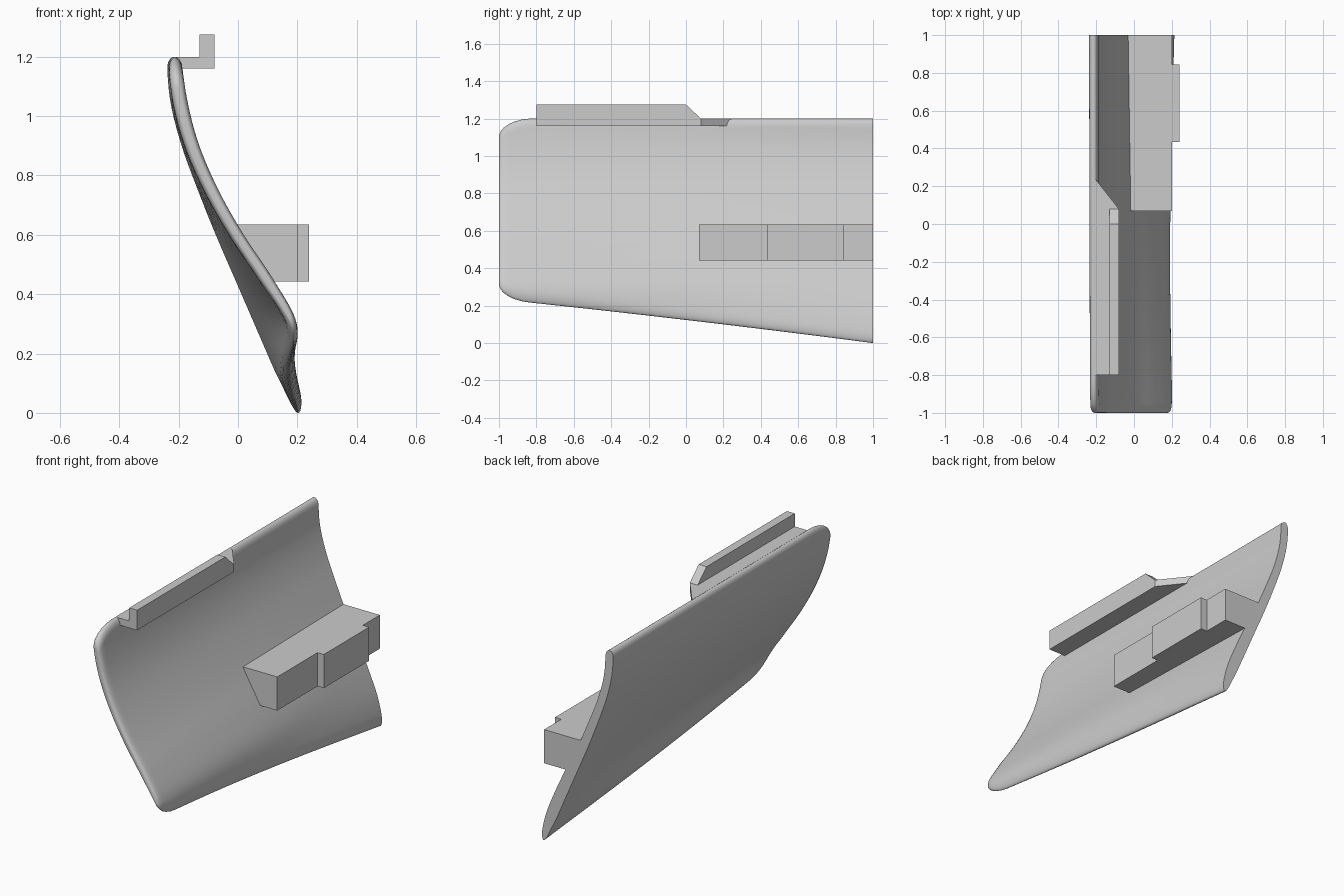
import bpy, bmesh, math
from mathutils import Vector

if "Cube" in bpy.data.objects:
    bpy.data.objects.remove(bpy.data.objects["Cube"], do_unlink=True)

grey = bpy.data.materials.new("light_grey")
grey.use_nodes = True
colour = (0.6, 0.6, 0.6, 1)
grey.diffuse_color = colour
grey.node_tree.nodes["Principled BSDF"].inputs["Base Color"].default_value = colour


def finish(bm, name):
    bmesh.ops.recalc_face_normals(bm, faces=bm.faces)
    mesh = bpy.data.meshes.new(name)
    bm.to_mesh(mesh)
    bm.free()
    mesh.materials.append(grey)
    obj = bpy.data.objects.new(name, mesh)
    bpy.context.collection.objects.link(obj)
    return obj


def prism(name, outline, offset):
    """Extrude a planar outline along an offset vector."""
    bm = bmesh.new()
    face = bm.faces.new([bm.verts.new(p) for p in outline])
    ext = bmesh.ops.extrude_face_region(bm, geom=[face], use_keep_orig=True)
    verts = [g for g in ext["geom"] if isinstance(g, bmesh.types.BMVert)]
    bmesh.ops.translate(bm, verts=verts, vec=Vector(offset))
    return finish(bm, name)


# Side curves of the panel: x at even height steps from z = 1.2 down to z = 0
FRONT_IN = [-.19, -.17, -.13, -.065, .02, .12, .2, .2, .2]
FRONT_OUT = [-.235, -.22, -.18, -.115, -.03, .07, .165, .18, .18]
BACK_IN = [-.19, -.18, -.14, -.08, -.015, .06, .13, .19, .22]
BACK_OUT = [-.24, -.228, -.19, -.135, -.075, -.01, .055, .12, .185]


def curve_x(knots, z):
    """Smooth interpolation through the knots."""
    s = (1.2 - z) / 0.15
    i = max(0, min(int(s), len(knots) - 2))
    t = s - i
    a, b, c, d = (knots[max(0, min(k, len(knots) - 1))] for k in range(i - 1, i + 3))
    return b + t / 2 * (c - a + t * (2*a - 5*b + 4*c - d + t * (3*(b - c) + d - a)))


def rounding(d, r):
    """Quarter-circle growth from 0 to 1 over the distance r."""
    k = 1 - min(d / r, 1)
    return math.sqrt(max(0, 1 - k * k))


def panel_section(y):
    back = (y + 1) / 2
    d = y + 1
    top = 1.2 - .1 * (1 - rounding(d, .18))
    bottom = .13 * (1 - y) - .0065 * (1 - y) ** 2 + .08 * (1 - rounding(d, .16))
    nose = .35 + .65 * rounding(d, .03)
    steps = 40
    inner, outer = [], []
    for i in range(steps + 1):
        u = (1 - math.cos(math.pi * i / steps)) / 2
        z = top + (bottom - top) * u
        xi = curve_x(FRONT_IN, z) * (1 - back) + curve_x(BACK_IN, z) * back
        xo = curve_x(FRONT_OUT, z) * (1 - back) + curve_x(BACK_OUT, z) * back
        mid, half = (xi + xo) / 2, (xi - xo) / 2
        half *= nose * min(rounding(top - z, .04), rounding(z - bottom, .06))
        inner.append((mid + half, y, z))
        outer.append((mid - half, y, z))
    return inner + outer[-2:0:-1]


# Curved panel lofted along y, with rounded front corners
stations = [-1, -.998, -.99, -.975, -.95, -.92, -.88, -.84, -.8]
stations += [-.8 + 1.8 * i / 12 for i in range(1, 13)]
bm = bmesh.new()
rings = [[bm.verts.new(p) for p in panel_section(y)] for y in stations]
for a, b in zip(rings, rings[1:]):
    for i in range(len(a)):
        j = (i + 1) % len(a)
        bm.faces.new((a[i], a[j], b[j], b[i]))
bm.faces.new(rings[0])
bm.faces.new(rings[-1])
panel = finish(bm, "curved_panel")
bpy.ops.object.select_all(action='DESELECT')
panel.select_set(True)
bpy.context.view_layer.objects.active = panel
bpy.ops.object.shade_smooth_by_angle(angle=math.radians(40))

# Upper rail: flat base with a slanted end, and a raised lip with a chamfered end
prism("rail_base", [(x, y, 1.16) for x, y in
                    ((-.21, -.8), (-.08, -.8), (-.08, .08), (-.21, .245))], (0, 0, .04))
prism("rail_lip", [(-.13, y, z) for y, z in
                   ((-.8, 1.2), (.08, 1.2), (0, 1.275), (-.8, 1.275))], (.05, 0, 0))

# Lower bracket: block with a stepped outer face, its back sloped to sit in the panel
bracket = prism("side_bracket", [(x, y, .442) for x, y in
                ((-.05, .07), (.2, .07), (.2, .435), (.24, .435), (.24, .845),
                 (.2, .845), (.2, 1), (-.05, 1))], (0, 0, .193))
for v in bracket.data.vertices:
    if v.co.x < 0 and v.co.z < .5:
        v.co.x = .05
